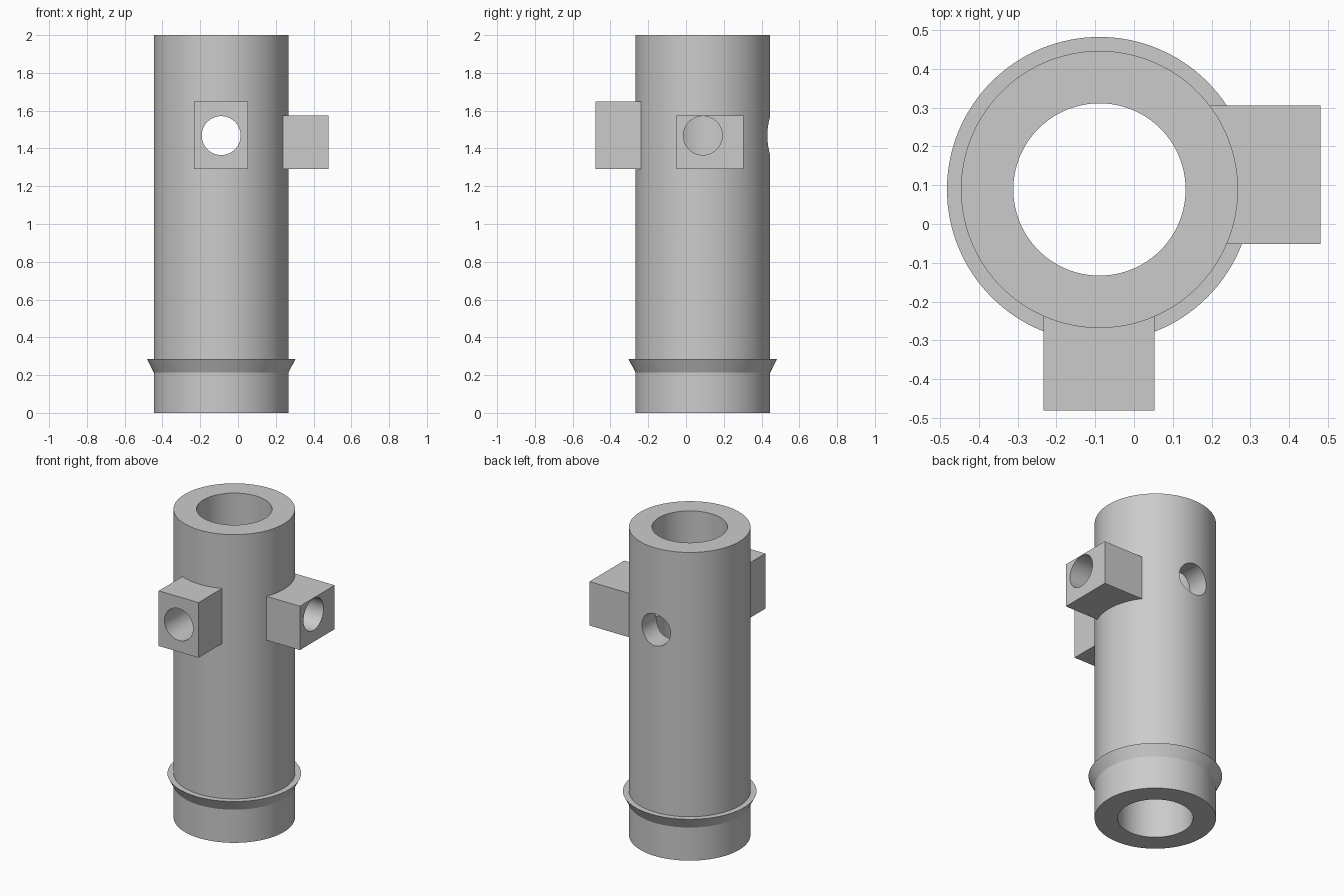
import bpy
import bmesh
import math
from mathutils import Matrix, Vector

old = bpy.data.objects.get("Cube")
if old:
    bpy.data.objects.remove(old, do_unlink=True)

CX, CY = -0.089, 0.089       # tube axis
R, BORE = 0.357, 0.222       # outer and inner radius
HOLE_R, HOLE_Z = 0.103, 1.468
SEGMENTS = 128

grey = bpy.data.materials.new("plain grey")
grey.use_nodes = True
grey.diffuse_color = (0.6, 0.6, 0.6, 1)
grey.node_tree.nodes["Principled BSDF"].inputs["Base Color"].default_value = (0.6, 0.6, 0.6, 1)


def make_object(name, bm):
    bmesh.ops.recalc_face_normals(bm, faces=bm.faces)
    mesh = bpy.data.meshes.new(name)
    bm.to_mesh(mesh)
    bm.free()
    mesh.materials.append(grey)
    obj = bpy.data.objects.new(name, mesh)
    bpy.context.collection.objects.link(obj)
    return obj


def lathe(name, profile):
    """Revolve a closed (radius, z) profile about the tube axis."""
    bm = bmesh.new()
    rings = []
    for i in range(SEGMENTS):
        a = math.tau * i / SEGMENTS
        rings.append([bm.verts.new((CX + r * math.cos(a), CY + r * math.sin(a), z))
                      for r, z in profile])
    n = len(profile)
    for i in range(SEGMENTS):
        here, there = rings[i], rings[(i + 1) % SEGMENTS]
        for j in range(n):
            k = (j + 1) % n
            bm.faces.new((here[j], there[j], there[k], here[k]))
    return make_object(name, bm)


def box(name, low, high):
    low, high = Vector(low), Vector(high)
    bm = bmesh.new()
    bmesh.ops.create_cube(bm, size=1)
    bmesh.ops.scale(bm, vec=high - low, verts=bm.verts)
    bmesh.ops.translate(bm, vec=(low + high) / 2, verts=bm.verts)
    return make_object(name, bm)


def drill(name, start, end):
    """Cylindrical cutter between two points."""
    start, end = Vector(start), Vector(end)
    axis = end - start
    turn = axis.to_track_quat('Z', 'Y').to_matrix().to_4x4()
    bm = bmesh.new()
    bmesh.ops.create_cone(bm, cap_ends=True, segments=64, radius1=HOLE_R,
                          radius2=HOLE_R, depth=axis.length,
                          matrix=Matrix.Translation((start + end) / 2) @ turn)
    obj = make_object(name, bm)
    obj.hide_render = True
    return obj


def combine(target, tool, operation):
    """Apply a boolean and discard the tool."""
    mod = target.modifiers.new(operation.lower(), 'BOOLEAN')
    mod.operation, mod.solver, mod.object = operation, 'EXACT', tool
    bpy.context.view_layer.objects.active = target
    bpy.ops.object.modifier_apply(modifier=mod.name)
    bpy.data.objects.remove(tool, do_unlink=True)


# Hollow tube with a flared collar near the foot
tube = lathe("tube_with_collar", [
    (BORE, 0), (R, 0), (R, 0.215), (0.393, 0.285), (R, 0.285), (R, 2), (BORE, 2)])

# Port blocks on the front and left sides, seated inside the wall
front_block = box("front_port_block", (-0.233, -0.48, 1.29), (0.053, CY - 0.26, 1.648))
left_block = box("left_port_block", (CX + 0.26, -0.051, 1.29), (0.48, 0.305, 1.575))
for block in (front_block, left_block):
    combine(tube, block, 'UNION')

# The front port passes through both walls, the left port through one
front_drill = drill("front_port_cutter", (CX, -0.7, HOLE_Z), (CX, 0.7, HOLE_Z))
left_drill = drill("left_port_cutter", (CX, CY, HOLE_Z), (0.7, CY, HOLE_Z))
for cutter in (front_drill, left_drill):
    combine(tube, cutter, 'DIFFERENCE')

# Smooth round walls, crisp edges
bpy.ops.object.select_all(action='DESELECT')
tube.select_set(True)
bpy.context.view_layer.objects.active = tube
bpy.ops.object.shade_smooth_by_angle(angle=math.radians(25))
